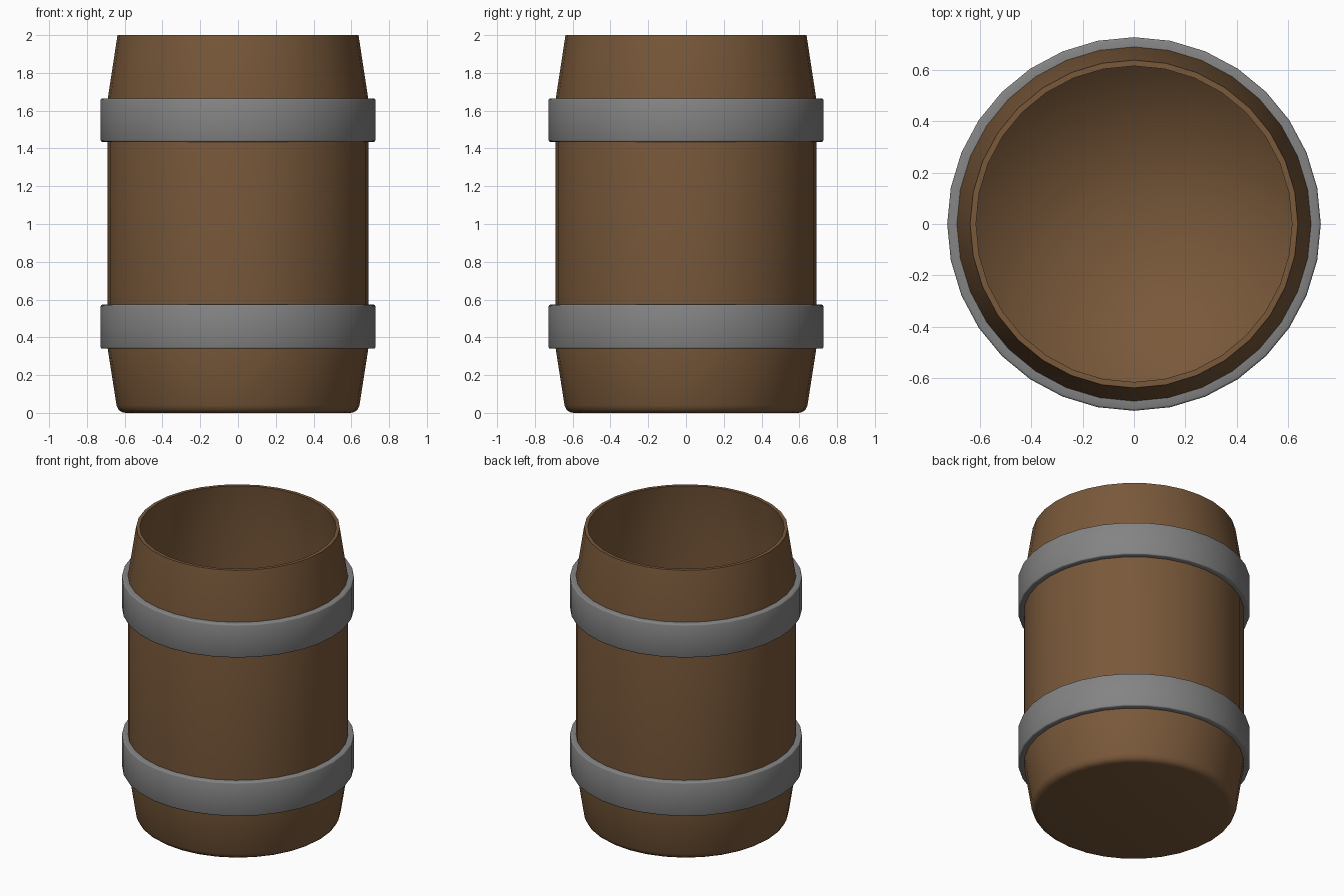
import bpy, bmesh, math

if "Cube" in bpy.data.objects:
    bpy.data.objects.remove(bpy.data.objects["Cube"])

SIDES = 32


def material(name, rgb):
    m = bpy.data.materials.new(name)
    m.diffuse_color = (*rgb, 1.0)
    m.use_nodes = True
    m.node_tree.nodes["Principled BSDF"].inputs["Base Color"].default_value = m.diffuse_color
    return m


wood = material("brown wood", (0.19, 0.098, 0.042))
iron = material("grey iron", (0.23, 0.23, 0.23))


def lathe(name, profile, mat, closed=False, sharp=()):
    """Revolve (radius, z) points round z; radius 0 makes a single pole vertex."""
    bm = bmesh.new()
    rings = []
    for r, z in profile:
        if r == 0:
            rings.append([bm.verts.new((0, 0, z))] * SIDES)
        else:
            angles = [2 * math.pi * i / SIDES for i in range(SIDES)]
            rings.append([bm.verts.new((r * math.cos(a), r * math.sin(a), z)) for a in angles])
    pairs = list(zip(rings, rings[1:]))
    if closed:
        pairs.append((rings[-1], rings[0]))
    for a, b in pairs:
        for i in range(SIDES):
            j = (i + 1) % SIDES
            f = bm.faces.new(dict.fromkeys((a[i], a[j], b[j], b[i])))
            f.smooth = True
    # hard edges round chosen rings
    for k in sharp:
        for i in range(SIDES):
            bm.edges.get((rings[k][i], rings[k][(i + 1) % SIDES])).smooth = False
    bmesh.ops.recalc_face_normals(bm, faces=bm.faces)
    me = bpy.data.meshes.new(name)
    bm.to_mesh(me)
    bm.free()
    me.materials.append(mat)
    ob = bpy.data.objects.new(name, me)
    bpy.context.collection.objects.link(ob)
    return ob


# hollow barrel body: base, rounded bottom edge, outer wall, rim, inner wall, floor
body = [(0, 0), (0.595, 0), (0.615, 0.004), (0.632, 0.016), (0.643, 0.04),
        (0.69, 0.34), (0.69, 1.66), (0.638, 2.0),
        (0.615, 2.0), (0.667, 1.66), (0.667, 0.34), (0.62, 0.03), (0, 0.03)]
lathe("barrel_body", body, wood, sharp=(7, 8))

# two iron hoops with softened outer edges
for name, z0, z1 in (("lower_hoop", 0.34, 0.573), ("upper_hoop", 1.435, 1.665)):
    b = 0.008
    hoop = [(0.685, z0), (0.727 - b, z0), (0.727 - b * 0.3, z0 + b * 0.3), (0.727, z0 + b),
            (0.727, z1 - b), (0.727 - b * 0.3, z1 - b * 0.3), (0.727 - b, z1), (0.685, z1)]
    lathe(name, hoop, iron, closed=True, sharp=(0, 7))
